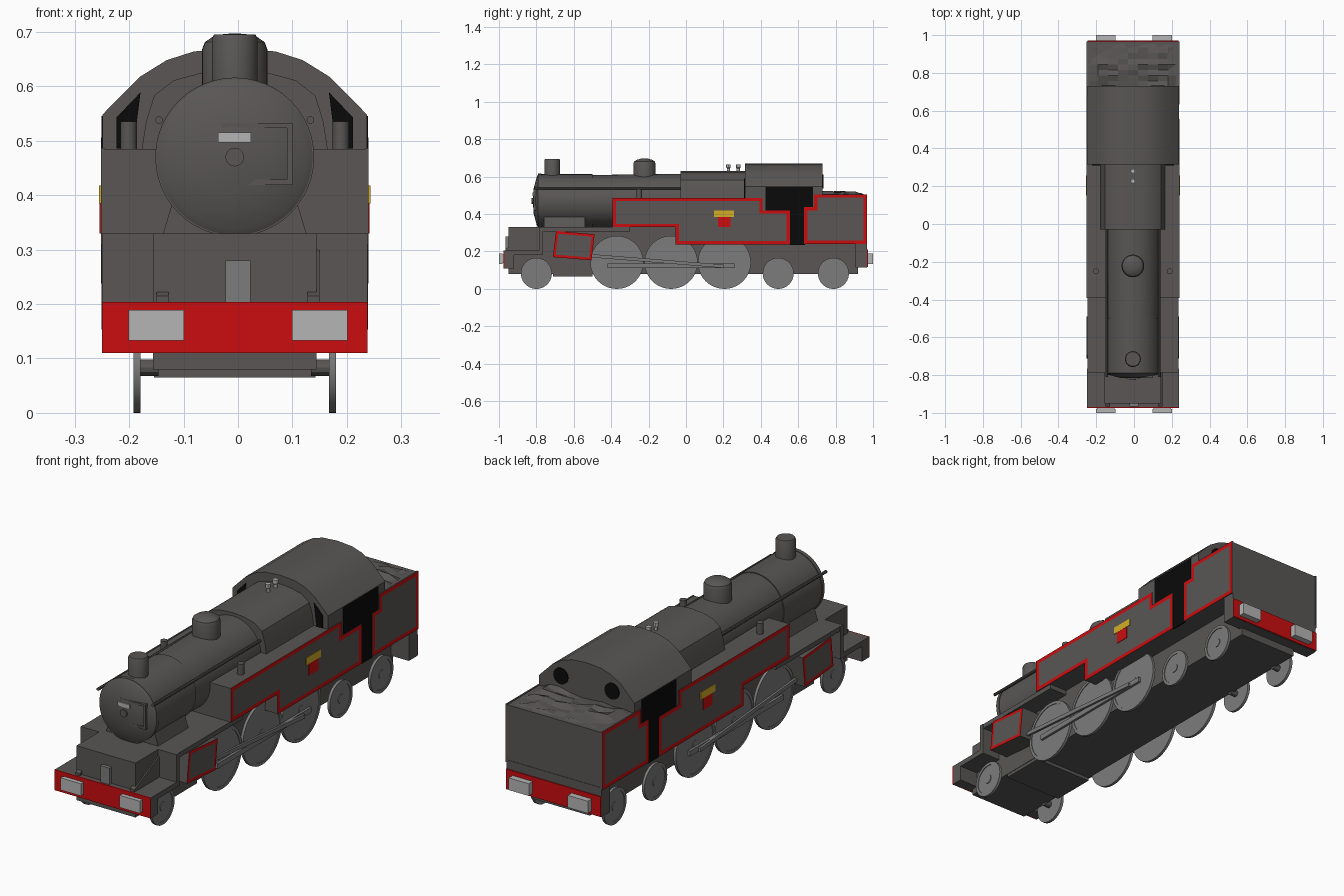
import bpy, bmesh, math, random
from mathutils import Vector

if "Cube" in bpy.data.objects:
    bpy.data.objects.remove(bpy.data.objects["Cube"])

random.seed(4)
CX = -0.006          # centre line of the engine
HW = 0.241           # half width of the bodywork


def material(name, r, g, b):
    m = bpy.data.materials.new(name)
    m.diffuse_color = (r, g, b, 1)
    m.use_nodes = True
    m.node_tree.nodes["Principled BSDF"].inputs["Base Color"].default_value = m.diffuse_color
    return m


GREY = material("body_grey", 0.10, 0.094, 0.09)
RED = material("lining_red", 0.60, 0.004, 0.005)
BLACK = material("opening_black", 0.003, 0.003, 0.003)
STEEL = material("wheel_grey", 0.20, 0.20, 0.20)
LIGHT = material("light_grey", 0.46, 0.46, 0.46)
YELLOW = material("crest_yellow", 0.65, 0.42, 0.02)


def finish(name, bm, mats, angle=30):
    bmesh.ops.recalc_face_normals(bm, faces=bm.faces)
    me = bpy.data.meshes.new(name)
    bm.to_mesh(me)
    bm.free()
    for m in mats:
        me.materials.append(m)
    me.shade_smooth()
    me.set_sharp_from_angle(angle=math.radians(angle))
    ob = bpy.data.objects.new(name, me)
    bpy.context.collection.objects.link(ob)
    return ob


def prism(name, pts, axis, lo, hi, mat):
    """Extrude a profile: axis x uses (y, z) points, axis y uses (x, z) points."""
    bm = bmesh.new()
    place = (lambda p, d: (d, p[0], p[1])) if axis == 'x' else (lambda p, d: (p[0], d, p[1]))
    a = [bm.verts.new(place(p, lo)) for p in pts]
    b = [bm.verts.new(place(p, hi)) for p in pts]
    bm.faces.new(a)
    bm.faces.new(b)
    n = len(pts)
    for i in range(n):
        bm.faces.new((a[i], a[(i + 1) % n], b[(i + 1) % n], b[i]))
    return finish(name, bm, [mat], 25)


def box(name, x0, x1, y0, y1, z0, z1, mat=GREY):
    return prism(name, [(y0, z0), (y1, z0), (y1, z1), (y0, z1)], 'x', x0, x1, mat)


def lathe(name, pts, origin, axis, mat, n=32):
    """Revolve (radius, distance) points around an axis through origin."""
    bm = bmesh.new()
    rings = []
    for r, d in pts:
        ring = []
        for i in range(n):
            t = 2 * math.pi * i / n
            u, v = r * math.cos(t), r * math.sin(t)
            off = {'x': (d, u, v), 'y': (u, d, v), 'z': (u, v, d)}[axis]
            ring.append(bm.verts.new(Vector(origin) + Vector(off)))
        rings.append(ring)
    for a, b in zip(rings, rings[1:]):
        for i in range(n):
            bm.faces.new((a[i], a[(i + 1) % n], b[(i + 1) % n], b[i]))
    bm.faces.new(rings[0])
    bm.faces.new(rings[-1])
    return finish(name, bm, [mat])


def lined_panel(name, pts, x_in, x_out, border):
    """Grey side panel with an inset red border on its outer face."""
    bm = bmesh.new()
    f = bm.faces.new([bm.verts.new((x_in, y, z)) for y, z in pts])
    ext = bmesh.ops.extrude_face_region(bm, geom=[f])['geom']
    top = [e for e in ext if isinstance(e, bmesh.types.BMFace)]
    bmesh.ops.translate(bm, vec=(x_out - x_in, 0, 0),
                        verts=[e for e in ext if isinstance(e, bmesh.types.BMVert)])
    bmesh.ops.recalc_face_normals(bm, faces=bm.faces)
    ring = bmesh.ops.inset_individual(bm, faces=top, thickness=border, use_even_offset=True)
    for q in ring['faces']:
        q.material_index = 1
    return finish(name, bm, [GREY, RED])


def mirrored(half):
    """Half profile from outer bottom to centre top, completed about the centre line."""
    right = [(CX + x, z) for x, z in half]
    left = [(CX - x, z) for x, z in reversed(half) if x > 0]
    return right + left


# Frame and running plates
box("main_frame", CX - 0.15, CX + 0.15, -0.95, 0.92, 0.08, 0.33)
box("cylinder_crosspiece", CX - 0.148, CX + 0.148, -0.71, -0.5, 0.065, 0.1)
box("running_plate", CX - HW, CX + HW, -0.785, -0.3, 0.308, 0.33)
box("front_step_panel", CX - 0.244, CX + 0.244, -0.785, -0.765, 0.2, 0.33)
box("front_platform", CX - 0.244, CX + 0.244, -0.965, -0.765, 0.18, 0.204)
box("front_beam", CX - 0.244, CX + 0.244, -0.97, -0.92, 0.11, 0.204)
box("front_beam_face", CX - 0.244, CX + 0.244, -0.975, -0.97, 0.11, 0.204, RED)
box("rear_beam", CX - HW, CX + HW, 0.905, 0.967, 0.115, 0.25)
box("rear_beam_face", CX - HW, CX + HW, 0.967, 0.972, 0.118, 0.21, RED)
for s in (-1, 1):
    for end, y0, y1 in (("front", -1.0, -0.972), ("rear", 0.97, 1.0)):
        box(end + "_buffer", s * 0.15 - 0.046, s * 0.15 + 0.046, y0, y1, 0.138, 0.184, LIGHT)
        yb = -0.99 if y0 < 0 else 0.97
        box(end + "_buffer_rim", s * 0.15 - 0.051, s * 0.15 + 0.051, y0, yb + 0.01 if y0 < 0 else y1,
            0.133, 0.189, LIGHT)
    prism("platform_bracket", [(-0.965, 0.2), (-0.965, 0.215), (-0.78, 0.302), (-0.78, 0.2)],
          'x', s * 0.139 - 0.011, s * 0.139 + 0.011, GREY)
box("coupling_block", -0.023, 0.023, -0.965, -0.945, 0.204, 0.28, STEEL)

# Tanks, bunker and cab
prism("tank_body", [(-0.393, 0.33), (-0.056, 0.33), (-0.056, 0.24), (0.965, 0.24), (0.965, 0.503),
                    (0.687, 0.503), (0.687, 0.485), (-0.393, 0.485)], 'x', CX - HW, CX + HW, GREY)
prism("cab", mirrored([(HW, 0.24), (HW + 0.002, 0.548), (0.175, 0.617), (0.125, 0.648), (0.075, 0.664),
                       (0, 0.67)]), 'y', 0.315, 0.73, GREY)
prism("firebox", mirrored([(0.176, 0.45), (0.163, 0.535), (0.148, 0.583), (0.112, 0.611), (0.06, 0.625),
                           (0, 0.63)]), 'y', -0.03, 0.32, GREY)
tank_panel = [(-0.393, 0.33), (-0.056, 0.33), (-0.056, 0.238), (0.555, 0.238), (0.555, 0.42),
              (0.41, 0.42), (0.41, 0.487), (-0.393, 0.487)]
bunker_panel = [(0.632, 0.24), (0.967, 0.24), (0.967, 0.506), (0.685, 0.506), (0.685, 0.438), (0.632, 0.438)]
doorway = [(0.553, 0.235), (0.636, 0.235), (0.636, 0.436), (0.678, 0.436), (0.678, 0.545),
           (0.425, 0.545), (0.425, 0.418), (0.553, 0.418)]
cylinder = [(-0.712, 0.17), (-0.505, 0.153), (-0.489, 0.292), (-0.695, 0.31)]
for s in (-1, 1):
    def X(d):
        return CX + s * d
    lined_panel("tank_panel", tank_panel, X(HW - 0.002), X(0.246), 0.018)
    lined_panel("bunker_panel", bunker_panel, X(HW - 0.002), X(0.246), 0.018)
    lined_panel("cylinder_cover", cylinder, X(0.14), X(0.245), 0.014)
    prism("cab_doorway", doorway, 'x', X(HW - 0.002), X(0.2445), BLACK)
    box("crest_top", X(0.245), X(0.249), 0.15, 0.257, 0.385, 0.418, YELLOW)
    box("crest_base", X(0.245), X(0.248), 0.17, 0.237, 0.33, 0.386, RED)
    prism("cab_front_window", [(X(0.217), 0.486), (X(0.217), 0.543), (X(0.173), 0.589), (X(0.186), 0.486)],
          'y', 0.311, 0.317, BLACK)
    lathe("cab_rear_window", [(0.037, 0), (0.037, 0.005)], (X(0.13), 0.729, 0.575), 'y', BLACK)
    lathe("tank_filler", [(0.015, 0.48), (0.015, 0.535)], (X(0.195), -0.25, 0), 'z', GREY, 16)
    lathe("hand_rail", [(0.007, -0.81), (0.007, -0.03)], (X(0.139), 0, 0.538), 'y', GREY, 10)

# Coal heap: rough low-poly grid
bm = bmesh.new()
bmesh.ops.create_grid(bm, x_segments=9, y_segments=8, size=1)
for v in bm.verts:
    edge = max(abs(v.co.x), v.co.y) > 0.99
    z = 0.498 if edge else random.uniform(0.502, 0.526) - 0.008 * max(v.co.y, 0)
    v.co = (CX + v.co.x * 0.238, 0.845 + v.co.y * 0.118, z)
finish("coal", bm, [GREY], 5)

# Boiler and its fittings
lathe("boiler", [(0.017, -0.825), (0.017, -0.818), (0.07, -0.814), (0.132, -0.797), (0.143, -0.79),
                 (0.143, -0.5), (0.139, -0.5), (0.145, -0.03), (0.145, 0.0)], (CX, 0, 0.47), 'y', GREY, 48)
lathe("smokebox_rim", [(0.146, -0.79), (0.146, -0.772)], (CX, 0, 0.47), 'y', GREY, 48)
prism("smokebox_saddle", mirrored([(0.133, 0.325), (0.115, 0.385), (0, 0.385)]), 'y', -0.76, -0.54, GREY)
lathe("chimney", [(0.042, 0.59), (0.042, 0.688), (0.038, 0.695)], (CX, -0.715, 0), 'z', GREY)
lathe("dome", [(0.06, 0.58), (0.06, 0.668), (0.055, 0.681), (0.042, 0.69), (0.02, 0.696), (0.003, 0.697)],
      (CX, -0.222, 0), 'z', GREY)
for y in (0.227, 0.28):
    lathe("safety_valve", [(0.009, 0.62), (0.009, 0.645), (0.012, 0.648), (0.012, 0.665)], (CX, y, 0),
          'z', LIGHT, 12)
box("number_plate", -0.037, 0.024, -0.821, -0.8, 0.497, 0.515, LIGHT)
for z in (0.424, 0.528):
    box("door_strap", -0.03, 0.1, -0.815, -0.79, z - 0.005, z + 0.005)
box("door_strap_end", 0.09, 0.1, -0.815, -0.79, 0.419, 0.533)

# Wheels and rods
wheels = [(-0.37, 0.142), (-0.08, 0.142), (0.205, 0.142), (-0.8, 0.083), (0.493, 0.083), (0.788, 0.083)]
for s in (-1, 1):
    for y, r in wheels:
        a, b, c = s * 0.173, s * 0.186, s * 0.183
        lathe("wheel", [(r, a), (r, b), (r - 0.014, b), (r - 0.014, c), (0.02, c), (0.02, b)],
              (CX, y, r), 'x', STEEL, 40)
        lathe("axle", [(0.015, 0.14 * s), (0.015, a)], (CX, y, r), 'x', GREY, 12)
    prism("coupling_rod", [(-0.42, 0.113), (0.26, 0.113), (0.26, 0.137), (-0.42, 0.137)], 'x',
          CX + s * 0.186, CX + s * 0.197, STEEL)
    prism("connecting_rod", [(-0.505, 0.168), (0.2, 0.112), (0.2, 0.13), (-0.505, 0.186)], 'x',
          CX + s * 0.197, CX + s * 0.207, STEEL)
